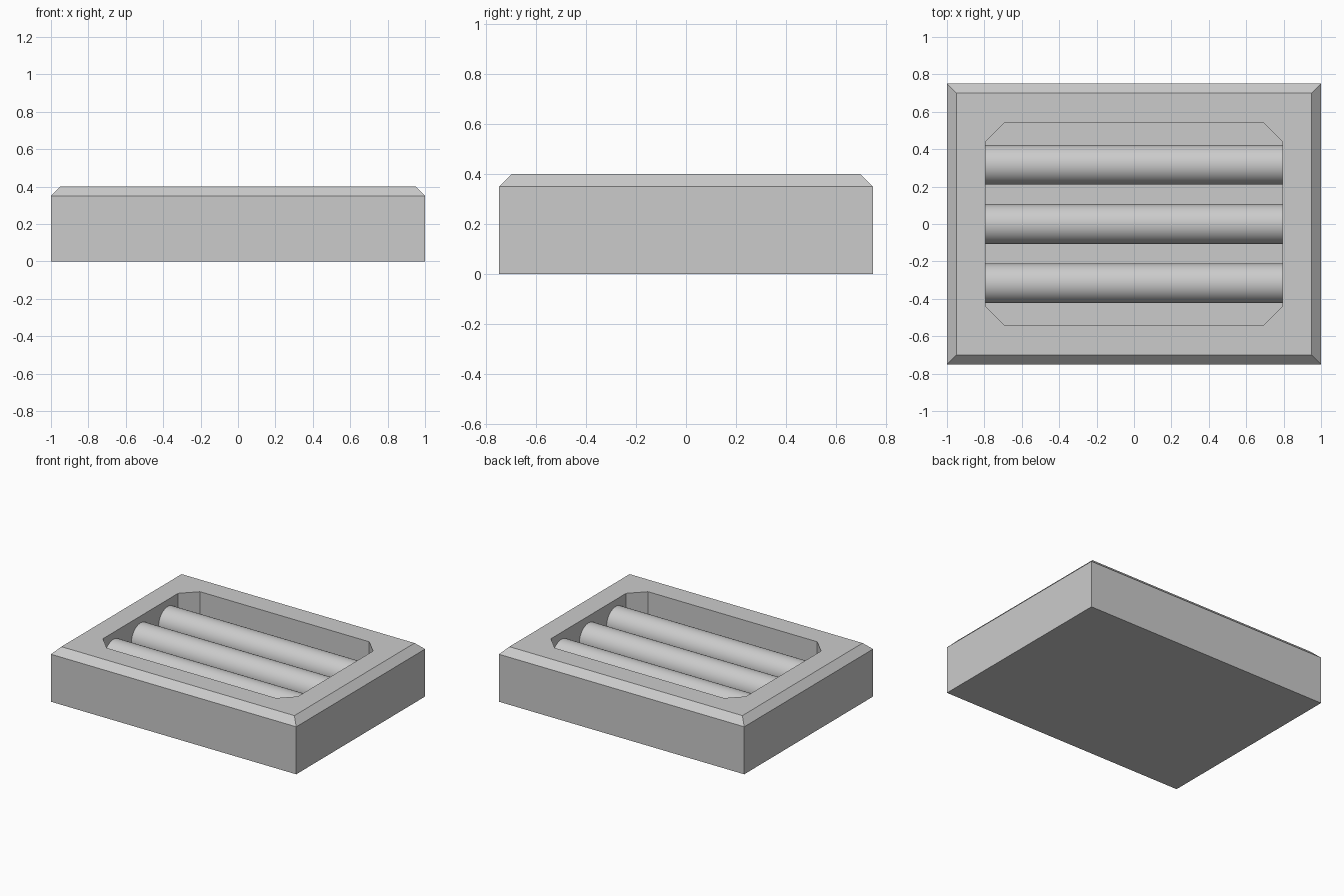
import bpy, bmesh, math

if "Cube" in bpy.data.objects:
    bpy.data.objects.remove(bpy.data.objects["Cube"])

# Main dimensions
W, D, H, BEVEL = 1.0, 0.75, 0.40, 0.05
RX, RY, CUT, FLOOR = 0.795, 0.543, 0.105, 0.20
RIB_R, RIB_Z, RIB_STEP = 0.1065, 0.243, 0.3165


def ring(bm, points, z):
    return [bm.verts.new((x, y, z)) for x, y in points]


def walls(bm, a, b):
    n = len(a)
    for i in range(n):
        j = (i + 1) % n
        bm.faces.new((a[i], a[j], b[j], b[i]))


def rect(x, y):
    return [(-x, -y), (x, -y), (x, y), (-x, y)]


def clipped_rect(x, y, c):
    return [(-x + c, -y), (x - c, -y), (x, -y + c), (x, y - c),
            (x - c, y), (-x + c, y), (-x, y - c), (-x, -y + c)]


def finish(name, bm):
    bmesh.ops.recalc_face_normals(bm, faces=bm.faces[:])
    mesh = bpy.data.meshes.new(name)
    bm.to_mesh(mesh)
    bm.free()
    obj = bpy.data.objects.new(name, mesh)
    bpy.context.collection.objects.link(obj)
    return obj


# Housing: bevelled block with a clipped-corner recess
bm = bmesh.new()
bottom = ring(bm, rect(W, D), 0)
shoulder = ring(bm, rect(W, D), H - BEVEL)
rim = ring(bm, rect(W - BEVEL, D - BEVEL), H)
mouth = ring(bm, clipped_rect(RX, RY, CUT), H)
floor = ring(bm, clipped_rect(RX, RY, CUT), FLOOR)
bm.faces.new(bottom)
bm.faces.new(floor)
walls(bm, bottom, shoulder)
walls(bm, shoulder, rim)
walls(bm, mouth, floor)
top_edges = [e for e in bm.edges if all(abs(v.co.z - H) < 1e-5 for v in e.verts)]
bmesh.ops.triangle_fill(bm, edges=top_edges, use_beauty=True, normal=(0, 0, 1))
bmesh.ops.dissolve_limit(bm, angle_limit=0.01, verts=bm.verts[:], edges=bm.edges[:])
finish("housing", bm)

# Three round bars spanning the recess
for i in (-1, 0, 1):
    bpy.ops.mesh.primitive_cylinder_add(
        vertices=64, radius=RIB_R, depth=2 * RX,
        location=(0, i * RIB_STEP, RIB_Z), rotation=(0, math.pi / 2, 0))
    bar = bpy.context.object
    bar.name = f"round_bar_{i + 2}"
    bpy.ops.object.shade_smooth_by_angle(angle=math.radians(35))
